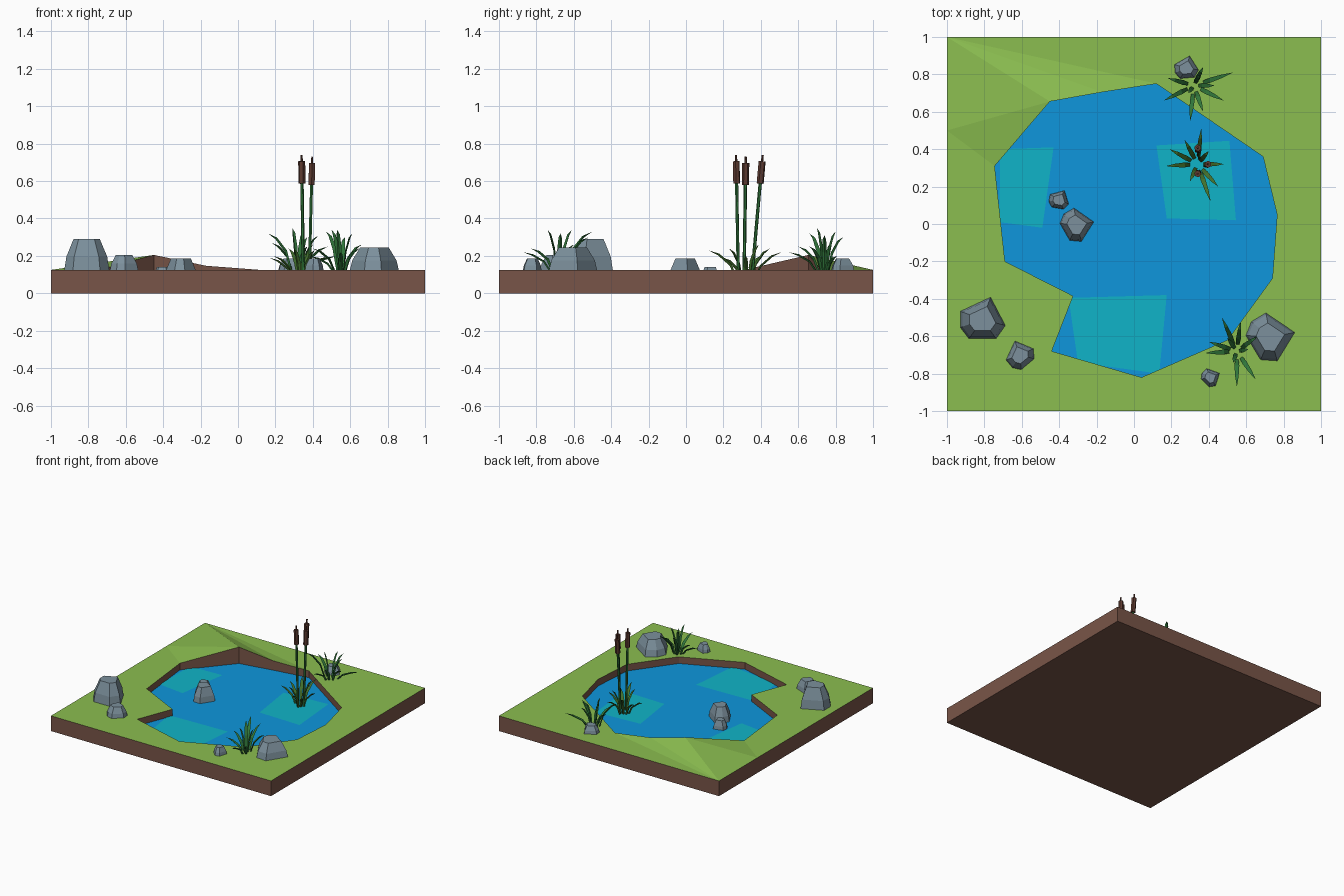
import bpy, bmesh, math
from mathutils import Vector

if "Cube" in bpy.data.objects:
    bpy.data.objects.remove(bpy.data.objects["Cube"])


def mat(name, r, g, b):
    m = bpy.data.materials.new(name)
    lin = lambda c: ((c / 255 + 0.055) / 1.055) ** 2.4 if c > 10 else c / 255 / 12.92
    m.diffuse_color = (lin(r), lin(g), lin(b), 1)
    m.use_nodes = True
    m.node_tree.nodes["Principled BSDF"].inputs["Base Color"].default_value = m.diffuse_color
    return m


EARTH = mat("earth brown", 121, 85, 72)
GRASS = mat("grass green", 139, 190, 80)
WATER = mat("water blue", 14, 150, 220)
SHALLOW = mat("shallow turquoise", 16, 180, 200)
ROCK = mat("rock grey", 124, 144, 156)
REED = mat("reed green", 48, 118, 58)
LEAF = mat("leaf green", 66, 112, 44)
BROWN = mat("cattail brown", 93, 58, 48)


def finish(name, bm, *mats, recalc=True):
    if recalc:
        bmesh.ops.recalc_face_normals(bm, faces=bm.faces)
    me = bpy.data.meshes.new(name)
    bm.to_mesh(me)
    bm.free()
    for m in mats:
        me.materials.append(m)
    ob = bpy.data.objects.new(name, me)
    bpy.context.collection.objects.link(ob)
    return ob


def plate(name, pts, z, m):
    bm = bmesh.new()
    f = bm.faces.new([bm.verts.new((x, y, z)) for x, y in pts])
    f.normal_update()
    if f.normal.z < 0:
        f.normal_flip()
    bmesh.ops.triangulate(bm, faces=[f])
    finish(name, bm, m, recalc=False)


TOP, LEVEL = 0.125, 0.07
SHORE = [(-0.45, 0.655), (-0.17, 0.705), (0.12, 0.75), (0.69, 0.36), (0.765, 0.05),
         (0.74, -0.29), (0.50, -0.62), (0.04, -0.82), (-0.44, -0.68),
         (-0.325, -0.385), (-0.69, -0.20), (-0.745, 0.31)]
RAISED = {0: 0.205, 1: 0.147}          # shore points lifted into a bank
BORDER = [(-1, -1), (1, -1), (1, 1), (-1, 1), (-1, 0.5)]

# Earth slab with grass top and a pond hollow
bm = bmesh.new()


def ring(pts, z):
    vs = [bm.verts.new((x, y, z)) for x, y in pts]
    es = [bm.edges.new((vs[i], vs[(i + 1) % len(vs)])) for i in range(len(vs))]
    return vs, es


def wall(a, b):
    for i in range(len(a)):
        j = (i + 1) % len(a)
        bm.faces.new((a[i], a[j], b[j], b[i]))


outer, oe = ring(BORDER, TOP)
inner, ie = ring(SHORE, TOP)
bmesh.ops.triangle_fill(bm, edges=oe + ie, use_beauty=True, normal=(0, 0, 1))
for f in bm.faces:
    f.material_index = 1
for i, z in RAISED.items():
    inner[i].co.z = z
base, _ = ring(BORDER, 0)
bed, _ = ring(SHORE, LEVEL - 0.015)
wall(outer, base)
wall(inner, bed)
bm.faces.new(base)
bm.faces.new(bed)
finish("ground", bm, EARTH, GRASS)

# Water surface and shallow patches
plate("water", SHORE, LEVEL, WATER)
plate("shallow_left", [(-0.715, 0.40), (-0.43, 0.41), (-0.49, -0.02), (-0.72, 0.01)], LEVEL + 0.003, SHALLOW)
plate("shallow_right", [(0.12, 0.42), (0.51, 0.445), (0.545, 0.02), (0.175, 0.03)], LEVEL + 0.003, SHALLOW)
plate("shallow_front", [(-0.35, -0.395), (0.175, -0.38), (0.135, -0.80), (-0.30, -0.74)], LEVEL + 0.003, SHALLOW)


# Rocks: irregular six-sided tapering stones
def rock(name, x, y, r, z0, z1, turn):
    bm = bmesh.new()
    angles = (0, 90, 130, 165, 235, 275)
    rings = []
    for t, s in ((0, 1), (0.45, 0.9), (1, 0.58)):
        rings.append([bm.verts.new((x + r * s * math.cos(math.radians(a + turn)),
                                    y + r * s * math.sin(math.radians(a + turn)),
                                    z0 + (z1 - z0) * t)) for a in angles])
    for lo, hi in zip(rings, rings[1:]):
        for i in range(6):
            j = (i + 1) % 6
            bm.faces.new((lo[i], lo[j], hi[j], hi[i]))
    bm.faces.new(rings[0])
    bm.faces.new(rings[-1])
    finish(name, bm, ROCK)


for args in (("rock_left_big", -0.81, -0.51, 0.127, 0.12, 0.29, 70),
             ("rock_left_small", -0.61, -0.70, 0.08, 0.12, 0.205, 110),
             ("rock_pond_big", -0.305, -0.005, 0.093, 0.06, 0.185, 10),
             ("rock_pond_small", -0.40, 0.13, 0.058, 0.06, 0.14, 60),
             ("rock_right_big", 0.73, -0.605, 0.133, 0.12, 0.245, 11),
             ("rock_right_small", 0.41, -0.82, 0.053, 0.12, 0.185, 25),
             ("rock_back", 0.28, 0.835, 0.067, 0.12, 0.185, 75)):
    rock(*args)


# Grass tufts: arching folded blades running from a centre to each tip
def tuft(name, cx, cy, z0, tips, m, width=0.013):
    bm = bmesh.new()
    for tx, ty, tz in tips:
        out = Vector((tx - cx, ty - cy, 0))
        side = out.normalized().cross(Vector((0, 0, 1)))
        start = Vector((cx, cy, z0)) + out * 0.2
        rows = []
        for t, w in ((0, 0.6), (0.4, 1), (0.75, 0.7)):
            p = start + out * 0.8 * t ** 1.5
            p.z = z0 + (tz - z0) * (1 - (1 - t) ** 1.6)
            rows.append([bm.verts.new(q) for q in (
                p - side * width * w, p + Vector((0, 0, -0.008)) + out.normalized() * 0.006,
                p + side * width * w)])
        tip = bm.verts.new((tx, ty, tz))
        for a, b in zip(rows, rows[1:]):
            for i in (0, 1, 2):                      # closed three-sided blade
                j = (i + 1) % 3
                bm.faces.new((a[i], a[j], b[j], b[i]))
        for i in (0, 1, 2):
            bm.faces.new((rows[-1][i], rows[-1][(i + 1) % 3], tip))
    finish(name, bm, m)


tuft("grass_tuft_front", 0.55, -0.68, TOP - 0.01, [
    (0.40, -0.63, 0.24), (0.47, -0.50, 0.33), (0.38, -0.69, 0.20), (0.55, -0.87, 0.22),
    (0.65, -0.83, 0.24), (0.66, -0.60, 0.26), (0.50, -0.61, 0.34), (0.57, -0.52, 0.30),
    (0.53, -0.74, 0.34), (0.61, -0.67, 0.32)], REED)
tuft("grass_tuft_back", 0.32, 0.74, TOP - 0.01, [
    (0.16, 0.66, 0.32), (0.30, 0.55, 0.22), (0.53, 0.81, 0.20), (0.48, 0.66, 0.25),
    (0.37, 0.84, 0.30), (0.37, 0.60, 0.25), (0.18, 0.78, 0.27), (0.43, 0.74, 0.31),
    (0.29, 0.70, 0.35), (0.35, 0.80, 0.33)], REED)
tuft("cattail_leaves", 0.34, 0.32, LEVEL - 0.01, [
    (0.19, 0.40, 0.20), (0.36, 0.51, 0.22), (0.17, 0.31, 0.19), (0.48, 0.32, 0.20),
    (0.45, 0.20, 0.19), (0.41, 0.12, 0.23), (0.27, 0.45, 0.24), (0.30, 0.23, 0.24),
    (0.40, 0.39, 0.26)], LEAF)


# Cattails: stalk, seed head and spike along one leaning line
def rod(name, a, b, r, m):
    d = b - a
    bm = bmesh.new()
    bmesh.ops.create_cone(bm, cap_ends=True, segments=6, radius1=r, radius2=r, depth=d.length)
    ob = finish(name, bm, m)
    ob.location = (a + b) / 2
    ob.rotation_euler = d.to_track_quat('Z', 'Y').to_euler()


for n, (bx, by, tx, ty, tz) in enumerate(((0.35, 0.35, 0.34, 0.41, 0.74),
                                          (0.38, 0.31, 0.397, 0.32, 0.73),
                                          (0.35, 0.28, 0.34, 0.268, 0.74)), 1):
    a, b = Vector((bx, by, LEVEL - 0.01)), Vector((tx, ty, tz))
    rod(f"cattail_stalk_{n}", a, a.lerp(b, 0.8), 0.009, REED)
    rod(f"cattail_head_{n}", a.lerp(b, 0.775), a.lerp(b, 0.95), 0.019, BROWN)
    rod(f"cattail_spike_{n}", a.lerp(b, 0.95), b, 0.006, BROWN)
